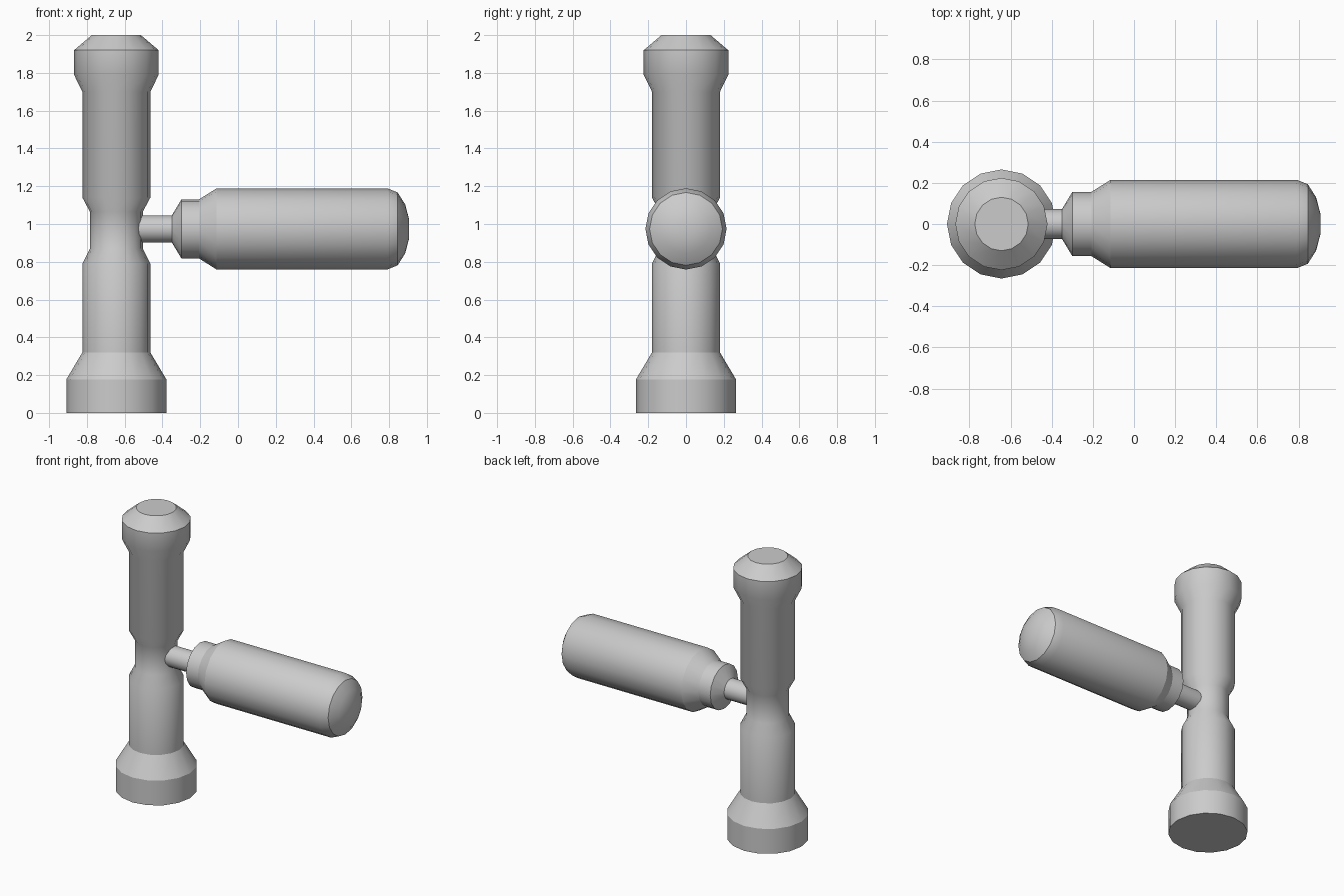
import bpy, bmesh, math
from mathutils import Matrix

if "Cube" in bpy.data.objects:
    bpy.data.objects.remove(bpy.data.objects["Cube"])

SIDES = 16


def lathe(name, profile, matrix):
    """Capped turned solid from (height, radius) pairs along local z."""
    bm = bmesh.new()
    rings = [[bm.verts.new((r * math.cos(2 * math.pi * i / SIDES),
                            r * math.sin(2 * math.pi * i / SIDES), h))
              for i in range(SIDES)] for h, r in profile]
    for a, b in zip(rings, rings[1:]):
        for i in range(SIDES):
            j = (i + 1) % SIDES
            bm.faces.new((a[i], a[j], b[j], b[i]))
    bm.faces.new(rings[0][::-1])
    bm.faces.new(rings[-1])
    mesh = bpy.data.meshes.new(name)
    bm.to_mesh(mesh)
    bm.free()
    mesh.transform(matrix)
    obj = bpy.data.objects.new(name, mesh)
    bpy.context.collection.objects.link(obj)
    bpy.ops.object.select_all(action='DESELECT')
    obj.select_set(True)
    bpy.context.view_layer.objects.active = obj
    bpy.ops.object.shade_smooth_by_angle(angle=math.radians(30))
    return obj


# Upright post: flared foot, narrow waist, wide chamfered cap
lathe("upright_post", [
    (0, .265), (.177, .265), (.32, .18), (.79, .18), (.87, .14),
    (1.065, .14), (1.14, .18), (1.70, .18), (1.79, .224), (1.92, .224),
    (2.0, .13)], Matrix.Translation((-.644, 0, 0)))

# Side handle: thin stem into the waist, collar, barrel, rounded end
lathe("side_handle", [
    (-.56, .072), (-.35, .072), (-.30, .156), (-.207, .156), (-.113, .215),
    (.79, .215), (.845, .193), (.885, .13), (.906, .05)],
    Matrix.Translation((0, 0, .974)) @ Matrix.Rotation(math.pi / 2, 4, 'Y'))
